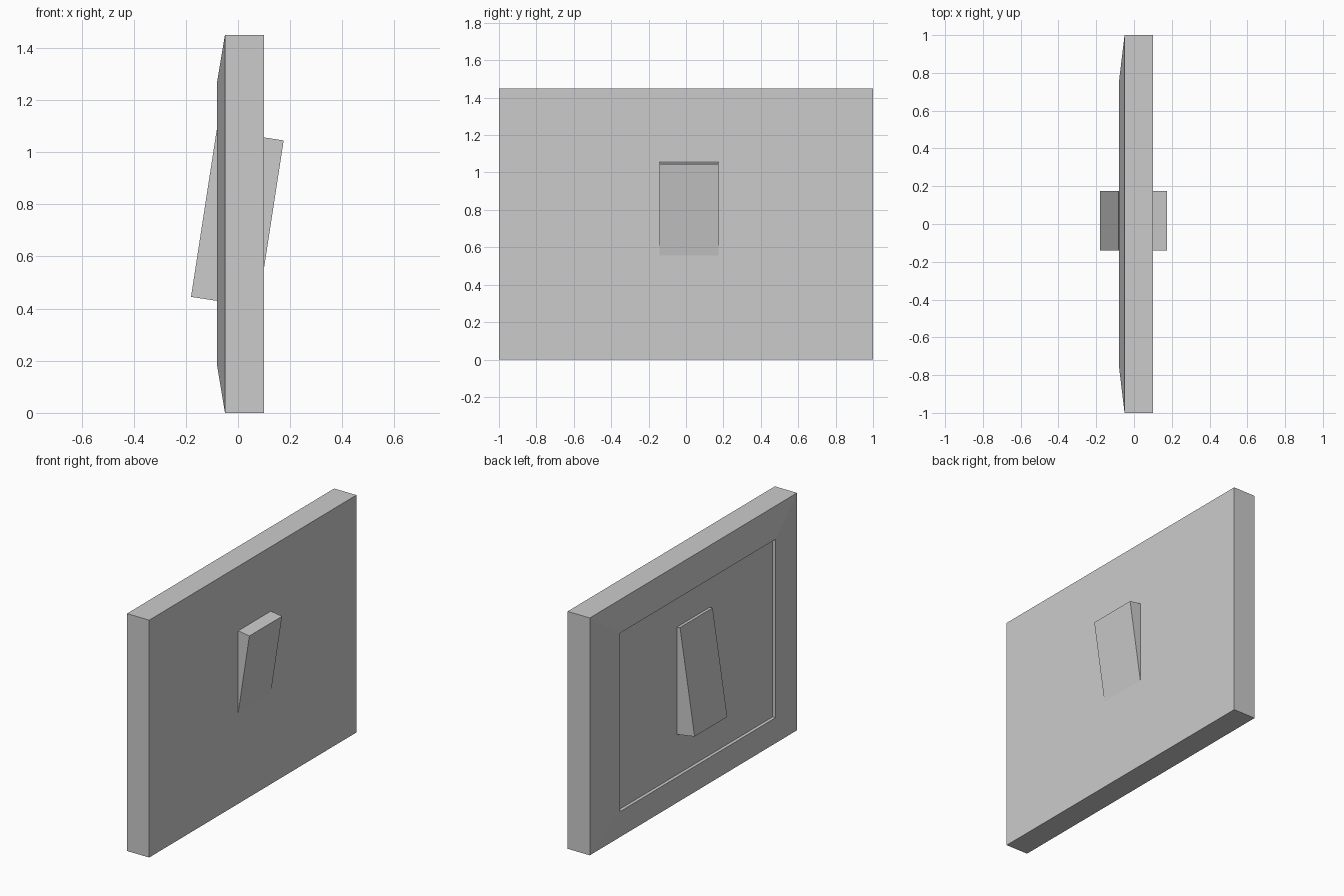
import bpy, bmesh, math

if "Cube" in bpy.data.objects:
    bpy.data.objects.remove(bpy.data.objects["Cube"])

MID_Z = 0.725


def finish(name, bm):
    bmesh.ops.recalc_face_normals(bm, faces=bm.faces)
    mesh = bpy.data.meshes.new(name)
    bm.to_mesh(mesh)
    bm.free()
    obj = bpy.data.objects.new(name, mesh)
    bpy.context.collection.objects.link(obj)
    return obj


# Wall plate: rectangular rings (x, half width, half height) from flat side to recess
rings = [
    (0.10, 1.0, 0.725),    # flat side
    (-0.05, 1.0, 0.725),   # outer edge
    (-0.08, 0.75, 0.545),  # raised rim of the sloping border
    (-0.06, 0.75, 0.545),  # recessed panel
]
bm = bmesh.new()
loops = [[bm.verts.new((x, sy * hy, MID_Z + sz * hz))
          for sy, sz in ((-1, -1), (1, -1), (1, 1), (-1, 1))]
         for x, hy, hz in rings]
for a, b in zip(loops, loops[1:]):
    for i in range(4):
        j = (i + 1) % 4
        bm.faces.new((a[i], a[j], b[j], b[i]))
bm.faces.new(loops[0])
bm.faces.new(loops[-1])
finish("wall_plate", bm)

# Tilted rocker passing through the plate
bm = bmesh.new()
bmesh.ops.create_cube(bm, size=1)
bmesh.ops.scale(bm, vec=(0.26, 0.315, 0.647), verts=bm.verts)
rocker = finish("rocker", bm)
rocker.location = (-0.0025, 0.017, 0.745)
rocker.rotation_euler = (0, math.radians(8.75), 0)
